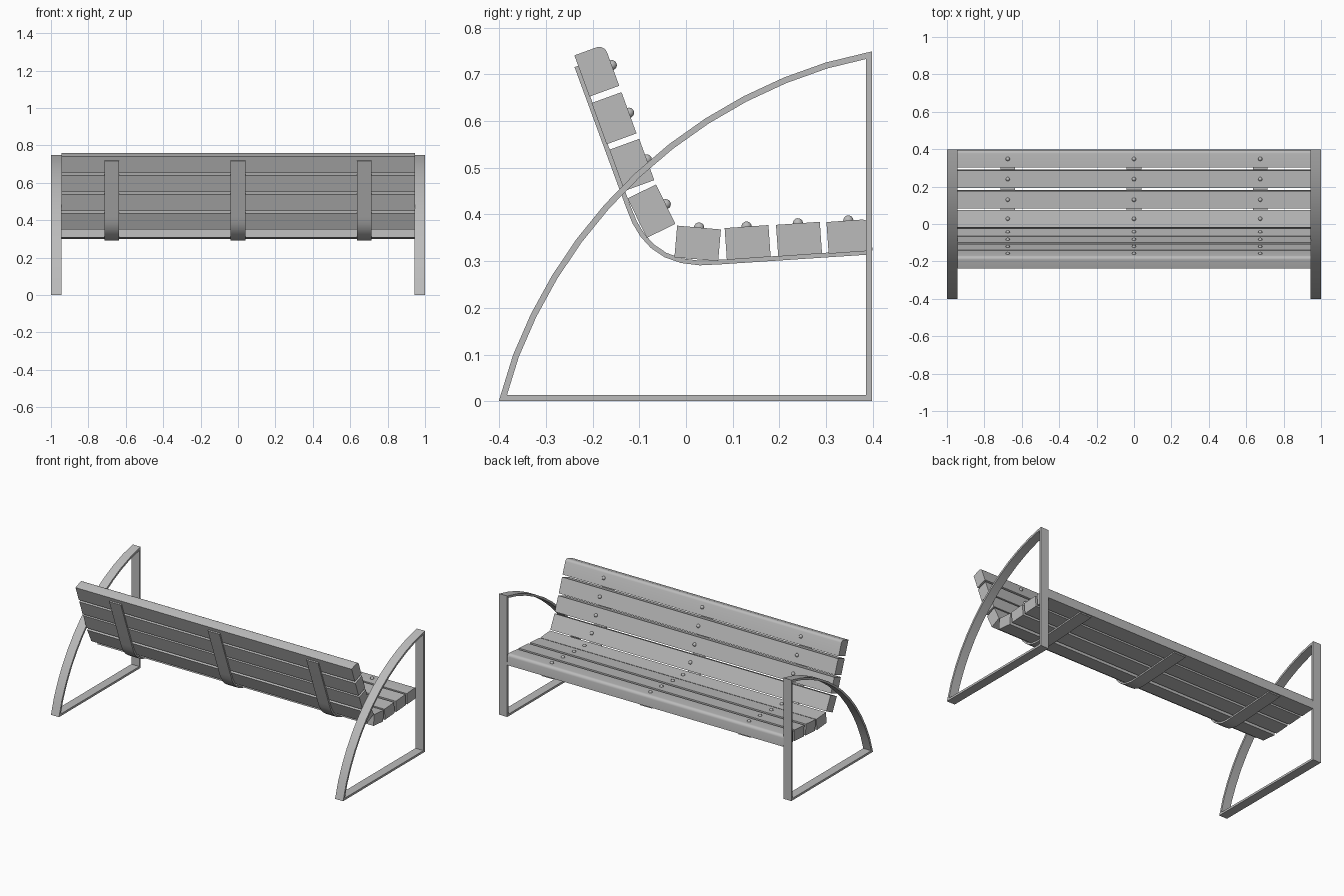
import bpy, bmesh
from math import radians, sin, cos, atan2
from mathutils import Matrix, Vector

cube = bpy.data.objects.get("Cube")
if cube:
    bpy.data.objects.remove(cube, do_unlink=True)

grey = bpy.data.materials.new("plain_grey")
grey.use_nodes = True
COLOUR = (0.5, 0.5, 0.5, 1)
grey.diffuse_color = COLOUR
grey.node_tree.nodes["Principled BSDF"].inputs["Base Color"].default_value = COLOUR


def finish(bm, name):
    bmesh.ops.recalc_face_normals(bm, faces=bm.faces)
    mesh = bpy.data.meshes.new(name)
    bm.to_mesh(mesh)
    bm.free()
    mesh.materials.append(grey)
    mesh.shade_smooth()
    mesh.set_sharp_from_angle(angle=radians(30))
    obj = bpy.data.objects.new(name, mesh)
    bpy.context.collection.objects.link(obj)
    return obj


def flat_bar(name, path, thick, x, width, closed=False):
    """Flat metal bar following a (y, z) path, with mitred corners."""
    pts = [Vector(p) for p in path]
    n = len(pts)
    bm = bmesh.new()
    rings = []
    for i, p in enumerate(pts):
        before = pts[i - 1] if closed or i > 0 else None
        after = pts[(i + 1) % n] if closed or i < n - 1 else None
        d1 = (p - before).normalized() if before else (after - p).normalized()
        d2 = (after - p).normalized() if after else d1
        n1, n2 = Vector((-d1.y, d1.x)), Vector((-d2.y, d2.x))
        mitre = (n1 + n2).normalized()
        off = mitre * (thick / 2 / mitre.dot(n1))
        rings.append([bm.verts.new((x + sx * width / 2, *(p + s * off)))
                      for sx, s in ((-1, -1), (1, -1), (1, 1), (-1, 1))])
    for i in range(n if closed else n - 1):
        a, b = rings[i], rings[(i + 1) % n]
        for k in range(4):
            j = (k + 1) % 4
            bm.faces.new((a[k], a[j], b[j], b[k]))
    if not closed:
        bm.faces.new(rings[0])
        bm.faces.new(rings[-1])
    return finish(bm, name)


# Side frames: floor bar, upright post and a swept arch
centre, radius = Vector((0.607, -0.275)), 1.04
low, high = Vector((-0.392, 0.007)), Vector((0.392, 0.741))
a0 = atan2(*(high - centre).yx)
a1 = atan2(*(low - centre).yx)
STEPS = 12
arch = [centre + radius * Vector((cos(a), sin(a)))
        for a in (a0 + (a1 - a0) * i / STEPS for i in range(1, STEPS))]
loop = [low, (0.392, 0.007), high] + arch
for side, x in (("left", 0.9725), ("right", -0.9725)):
    flat_bar(side + "_side_frame", loop, 0.013, x, 0.055, closed=True)

# Bent support straps under the seat and behind the back
strap = [(-0.234, 0.717), (-0.123, 0.415), (-0.110, 0.383), (-0.093, 0.355),
         (-0.072, 0.332), (-0.044, 0.313), (-0.010, 0.301), (0.029, 0.296),
         (0.072, 0.298), (0.392, 0.319)]
STRAP_X = {"right": -0.675, "middle": 0, "left": 0.675}
for side, x in STRAP_X.items():
    flat_bar(side + "_support_strap", strap, 0.01, x, 0.08)

# Slats: name, centre y, centre z, tilt, end that is rounded over
LENGTH, DEPTH, THICK = 1.89, 0.094, 0.068
slats = [("back_slat_top", -0.191, 0.708, -70, -1),
         ("back_slat_upper", -0.154, 0.606, -70, 0),
         ("back_slat_lower", -0.116, 0.506, -70, 0),
         ("back_slat_bottom", -0.074, 0.407, -64, 0),
         ("seat_slat_rear", 0.025, 0.338, -5, 0),
         ("seat_slat_inner", 0.132, 0.340, 4, 0),
         ("seat_slat_outer", 0.242, 0.347, 4, 0),
         ("seat_slat_front", 0.350, 0.353, 4, 1)]
for name, y, z, tilt, rounded in slats:
    place = Matrix.Translation((0, y, z)) @ Matrix.Rotation(radians(tilt), 4, 'X')
    bm = bmesh.new()
    bmesh.ops.create_cube(bm, size=1, matrix=Matrix.Diagonal((LENGTH, DEPTH, THICK, 1)))
    if rounded:
        edge = [e for e in bm.edges
                if all(v.co.y * rounded > 0 and v.co.z > 0 for v in e.verts)]
        bmesh.ops.bevel(bm, geom=edge, offset=0.018, segments=5, profile=0.5,
                        affect='EDGES')
    bm.transform(place)
    finish(bm, name)

    # Domed bolt heads over each strap
    for side, x in STRAP_X.items():
        bm = bmesh.new()
        bmesh.ops.create_uvsphere(bm, u_segments=16, v_segments=8, radius=0.011)
        bmesh.ops.bisect_plane(bm, geom=bm.verts[:] + bm.edges[:] + bm.faces[:],
                               plane_co=(0, 0, -0.003), plane_no=(0, 0, 1),
                               clear_inner=True)
        bm.transform(place @ Matrix.Translation((x, 0, THICK / 2)))
        finish(bm, f"{name}_{side}_bolt")
